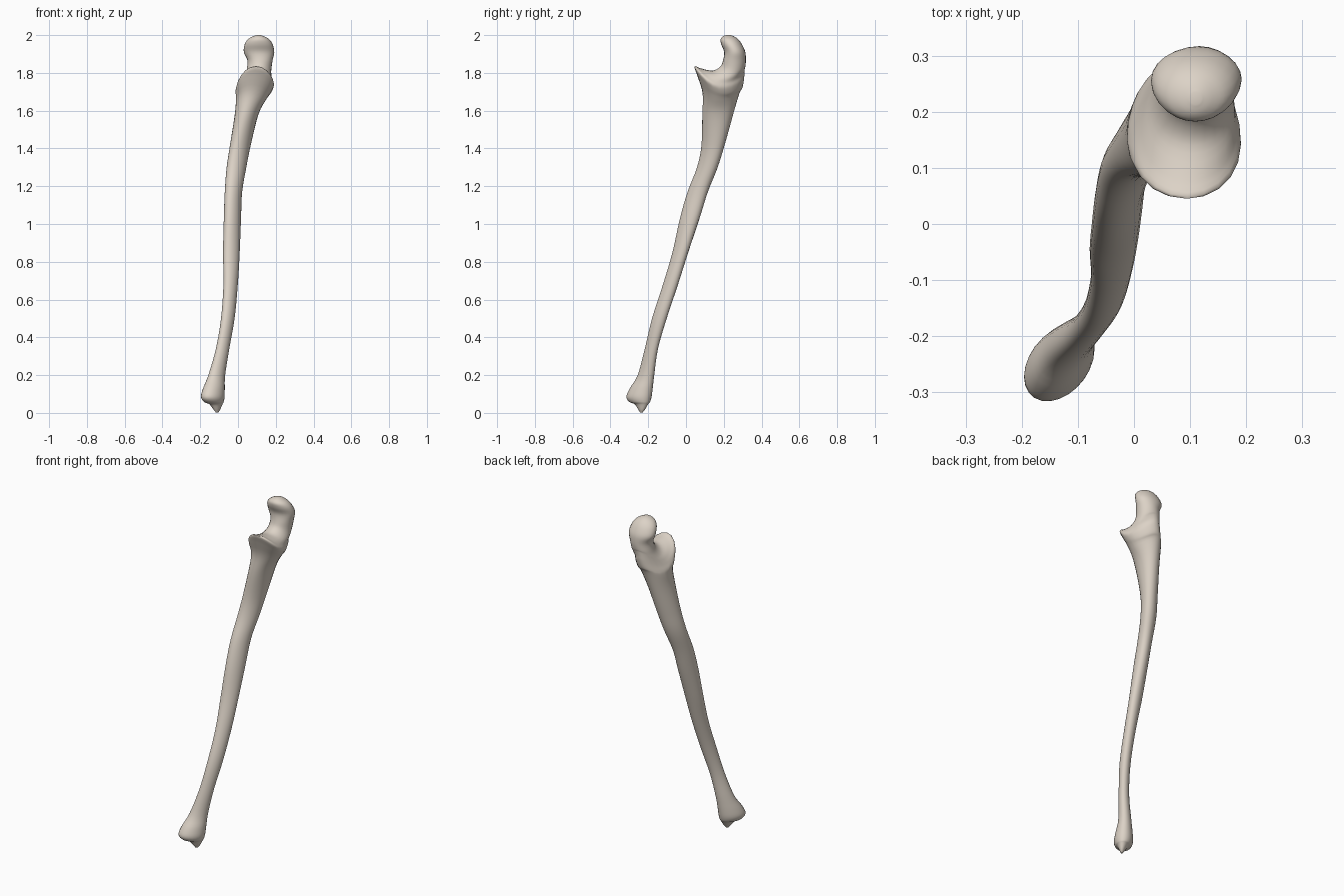
import bpy, bmesh, math

SEG, SUB = 24, 4

# Distal end and shaft sections: z, x min, x max, y min, y max
shaft = [
    (0.003, -0.118, -0.104, -0.243, -0.229),
    (0.018, -0.130, -0.094, -0.253, -0.217),
    (0.046, -0.152, -0.082, -0.272, -0.200),
    (0.058, -0.180, -0.076, -0.300, -0.190),
    (0.085, -0.196, -0.071, -0.316, -0.182),
    (0.130, -0.185, -0.070, -0.298, -0.176),
    (0.200, -0.157, -0.068, -0.256, -0.168),
    (0.340, -0.117, -0.046, -0.218, -0.148),
    (0.500, -0.090, -0.018, -0.180, -0.102),
    (0.680, -0.077, -0.001, -0.122, -0.042),
    (0.850, -0.079, 0.009, -0.072, 0.012),
    (1.030, -0.075, 0.016, -0.032, 0.072),
    (1.170, -0.070, 0.022, 0.008, 0.116),
    (1.300, -0.060, 0.044, 0.058, 0.168),
    (1.420, -0.042, 0.068, 0.082, 0.205),
    (1.580, -0.017, 0.108, 0.086, 0.250),
]
# Coronoid shelf and notch: as above, plus front rise, side droop, front fullness
shelf = [
    (1.690, -0.010, 0.150, 0.088, 0.282, 0.000, 0.030, 0.15),
    (1.750, -0.010, 0.175, 0.062, 0.298, 0.030, 0.055, 0.25),
    (1.800, 0.000, 0.188, 0.045, 0.307, 0.034, 0.075, 0.25),
    (1.810, 0.015, 0.181, 0.078, 0.309, 0.014, 0.060, 0.20),
    (1.816, 0.032, 0.178, 0.140, 0.311, -0.004, 0.040, 0.10),
    (1.832, 0.045, 0.176, 0.180, 0.314, 0.000, 0.020, 0.00),
]
# Olecranon knob
knob = [
    (1.865, 0.050, 0.183, 0.196, 0.317),
    (1.910, 0.031, 0.192, 0.202, 0.314),
    (1.950, 0.035, 0.184, 0.187, 0.297),
    (1.977, 0.052, 0.166, 0.183, 0.277),
    (1.993, 0.077, 0.140, 0.195, 0.255),
    (2.000, 0.100, 0.120, 0.213, 0.235),
]
rows = [r + (0, 0, 0) if len(r) == 5 else r for r in shaft + shelf + knob]


def catmull(a, b, c, d, t):
    return 0.5 * (2*b + (c - a)*t + (2*a - 5*b + 4*c - d)*t*t + (3*b - a - 3*c + d)*t**3)


def smooth_rows(src):
    out = []
    for i in range(len(src) - 1):
        a, b, c, d = src[max(i-1, 0)], src[i], src[i+1], src[min(i+2, len(src)-1)]
        for k in range(SUB):
            out.append([catmull(*v, k / SUB) for v in zip(a, b, c, d)])
    out.append(list(src[-1]))
    return out


def section(row):
    z, x0, x1, y0, y1, rise, droop, full = row
    # the shaft is slightly flattened along one diagonal
    skew = 0.35 * min(1, max(0, (1.7 - z) / 0.3))
    pts = []
    for i in range(SEG):
        t = 2 * math.pi * i / SEG
        c, s = math.cos(t), math.sin(t + skew)
        pts.append(((x0 + x1)/2 + (x1 - x0)/2 * c * (1 - full * s),
                    (y0 + y1)/2 + (y1 - y0)/2 * s,
                    z - rise * s - droop * c * c))
    return pts


# Loft the whole bone as one skin
bm = bmesh.new()
rings = [[bm.verts.new(p) for p in section(r)] for r in smooth_rows(rows)]
for lo, hi in zip(rings, rings[1:]):
    for i in range(SEG):
        j = (i + 1) % SEG
        bm.faces.new((lo[i], lo[j], hi[j], hi[i]))
bm.faces.new(rings[0][::-1])
bm.faces.new(rings[-1])
bmesh.ops.recalc_face_normals(bm, faces=bm.faces[:])
mesh = bpy.data.meshes.new("forearm_bone")
bm.to_mesh(mesh)
bm.free()
bone = bpy.data.objects.new("forearm_bone", mesh)
bpy.context.collection.objects.link(bone)

# Bone colour and smooth shading
mat = bpy.data.materials.new("bone")
mat.diffuse_color = (0.72, 0.65, 0.57, 1)
mesh.materials.append(mat)
bpy.context.view_layer.objects.active = bone
bone.select_set(True)
bpy.ops.object.shade_smooth_by_angle(angle=math.radians(60))
